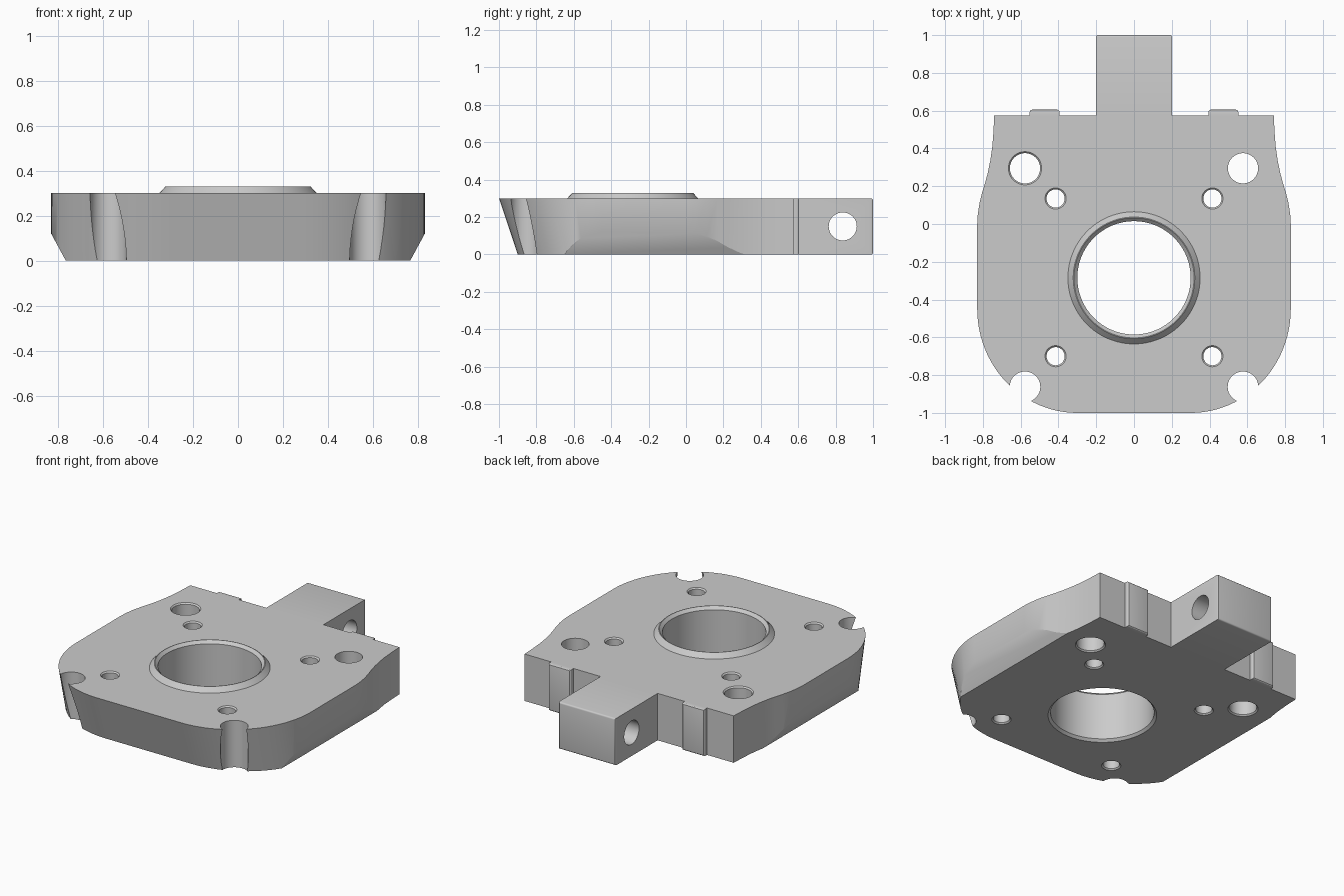
import bpy, bmesh, math
from mathutils import Matrix, Vector

if "Cube" in bpy.data.objects:
    bpy.data.objects.remove(bpy.data.objects["Cube"], do_unlink=True)

H = 0.30          # plate thickness
BACK = 0.575      # rear face of the plate
BORE_Y = -0.285   # centre of the main bore

grey = bpy.data.materials.new("machined_grey")
grey.use_nodes = True
COLOUR = (0.6, 0.6, 0.6, 1)
grey.diffuse_color = COLOUR
grey.node_tree.nodes["Principled BSDF"].inputs["Base Color"].default_value = COLOUR


def make(name, bm):
    bmesh.ops.recalc_face_normals(bm, faces=bm.faces)
    mesh = bpy.data.meshes.new(name)
    bm.to_mesh(mesh)
    bm.free()
    mesh.materials.append(grey)
    ob = bpy.data.objects.new(name, mesh)
    bpy.context.collection.objects.link(ob)
    return ob


def activate(ob):
    bpy.ops.object.select_all(action='DESELECT')
    ob.select_set(True)
    bpy.context.view_layer.objects.active = ob


def smooth(ob):
    activate(ob)
    bpy.ops.object.shade_smooth_by_angle(angle=math.radians(30))


def lathe(profile, steps=48):
    """Revolve (radius, z) points around the z axis."""
    bm = bmesh.new()
    verts = [bm.verts.new((r, 0, z)) for r, z in profile]
    edges = [bm.edges.new(pair) for pair in zip(verts, verts[1:])]
    bmesh.ops.spin(bm, geom=verts + edges, cent=(0, 0, 0), axis=(0, 0, 1),
                   angle=math.tau, steps=steps, use_merge=True)
    bmesh.ops.remove_doubles(bm, verts=bm.verts, dist=1e-5)
    return bm


def drill(target, x, y, r, top=0.0, bottom=0.0, steps=48):
    """Vertical through hole with optional countersinks."""
    e = 0.02
    profile = [(0, -e), (r + (bottom + e if bottom else 0), -e), (r, bottom),
               (r, H - top), (r + (top + e if top else 0), H + e), (0, H + e)]
    bm = lathe(profile, steps)
    bmesh.ops.translate(bm, verts=bm.verts, vec=(x, y, 0))
    cut(target, make("drill_cutter", bm))


def cut(target, cutter):
    cutter.hide_render = True
    activate(target)
    mod = target.modifiers.new("hole", 'BOOLEAN')
    mod.operation, mod.solver, mod.object = 'DIFFERENCE', 'EXACT', cutter
    bpy.ops.object.modifier_apply(modifier=mod.name)
    bpy.data.objects.remove(cutter, do_unlink=True)


def block(name, x, y0, y1, width, bevel):
    """Full-height block with its rear edges softened."""
    bm = bmesh.new()
    bmesh.ops.create_cube(bm, size=1)
    bmesh.ops.scale(bm, vec=(width, y1 - y0, H), verts=bm.verts)
    bmesh.ops.translate(bm, vec=(x, (y0 + y1) / 2, H / 2), verts=bm.verts)
    rear = [e for e in bm.edges if all(v.co.y > y1 - 1e-4 for v in e.verts)]
    bmesh.ops.bevel(bm, geom=rear, offset=bevel, segments=3, profile=0.5,
                    affect='EDGES')
    front = [f for f in bm.faces if f.calc_center_median().y < y0 + 1e-4]
    bmesh.ops.delete(bm, geom=front, context='FACES')
    return make(name, bm)


# Plate outline: (x, y, inward shift of the lower edge), front centre to rear
half = []
for i in range(25):
    a = math.radians(90 * i / 24)
    half.append((0.30 + 0.53 * math.sin(a), -0.45 - 0.55 * math.cos(a),
                 0.1 * max(math.cos(a), 0) ** 0.6))
half += [(0.83, 0.0, 0), (0.827, 0.05, 0), (0.818, 0.11, 0), (0.803, 0.17, 0),
         (0.786, 0.225, 0), (0.772, 0.28, 0), (0.76, 0.34, 0),
         (0.75, 0.41, 0), (0.744, 0.49, 0), (0.74, BACK, 0)]
outline = half + [(-x, y, d) for x, y, d in reversed(half)]

bm = bmesh.new()
low = [bm.verts.new((x, y + d, 0)) for x, y, d in outline]
high = [bm.verts.new((x, y, H)) for x, y, d in outline]
bm.faces.new(low)
bm.faces.new(high)
n = len(outline)
for i in range(n):
    j = (i + 1) % n
    bm.faces.new((low[i], low[j], high[j], high[i]))
bmesh.ops.recalc_face_normals(bm, faces=bm.faces)

# Sloped flats under both sides
for s in (1, -1):
    cutres = bmesh.ops.bisect_plane(
        bm, geom=bm.verts[:] + bm.edges[:] + bm.faces[:], dist=1e-5,
        plane_co=(s * 0.765, 0, 0), plane_no=Vector((s * 0.12, 0, -0.065)),
        clear_outer=True)
    bmesh.ops.holes_fill(bm, edges=[e for e in bm.edges if e.is_boundary])
plate = make("plate", bm)

# Main bore, screw holes, pin holes and corner notches
drill(plate, 0, BORE_Y, 0.30, bottom=0.015, steps=96)
for s in (1, -1):
    for y in (0.135, -0.70):
        drill(plate, s * 0.415, y, 0.048, top=0.008, bottom=0.008)
    drill(plate, s * 0.577, 0.295, 0.08, top=0.008 if s < 0 else 0, bottom=0.008)
    drill(plate, s * 0.577, -0.862, 0.081)
smooth(plate)

# Raised collar around the bore
bm = lathe([(0.35, H), (0.322, H + 0.03), (0.318, H + 0.03),
            (0.30, H + 0.012), (0.30, H)], 96)
bmesh.ops.translate(bm, verts=bm.verts, vec=(0, BORE_Y, 0))
smooth(make("bore_collar", bm))

# Rear tab with a cross hole
tab = block("rear_tab", 0, BACK, 1.0, 0.404, 0.01)
bm = bmesh.new()
bmesh.ops.create_cone(bm, cap_ends=True, segments=48, radius1=0.075,
                      radius2=0.075, depth=0.6,
                      matrix=Matrix.Translation((0, 0.838, H / 2))
                      @ Matrix.Rotation(math.pi / 2, 4, 'Y'))
# Close the tab's joint face while cutting so the solid stays watertight
closed = bmesh.new()
closed.from_mesh(tab.data)
bmesh.ops.holes_fill(closed, edges=[e for e in closed.edges if e.is_boundary])
closed.to_mesh(tab.data)
closed.free()
cut(tab, make("cross_hole_cutter", bm))
smooth(tab)

# Thin rear contact pads
for s, side in ((1, "left"), (-1, "right")):
    smooth(block(side + "_rear_pad", s * 0.473, BACK, 0.605, 0.158, 0.012))
